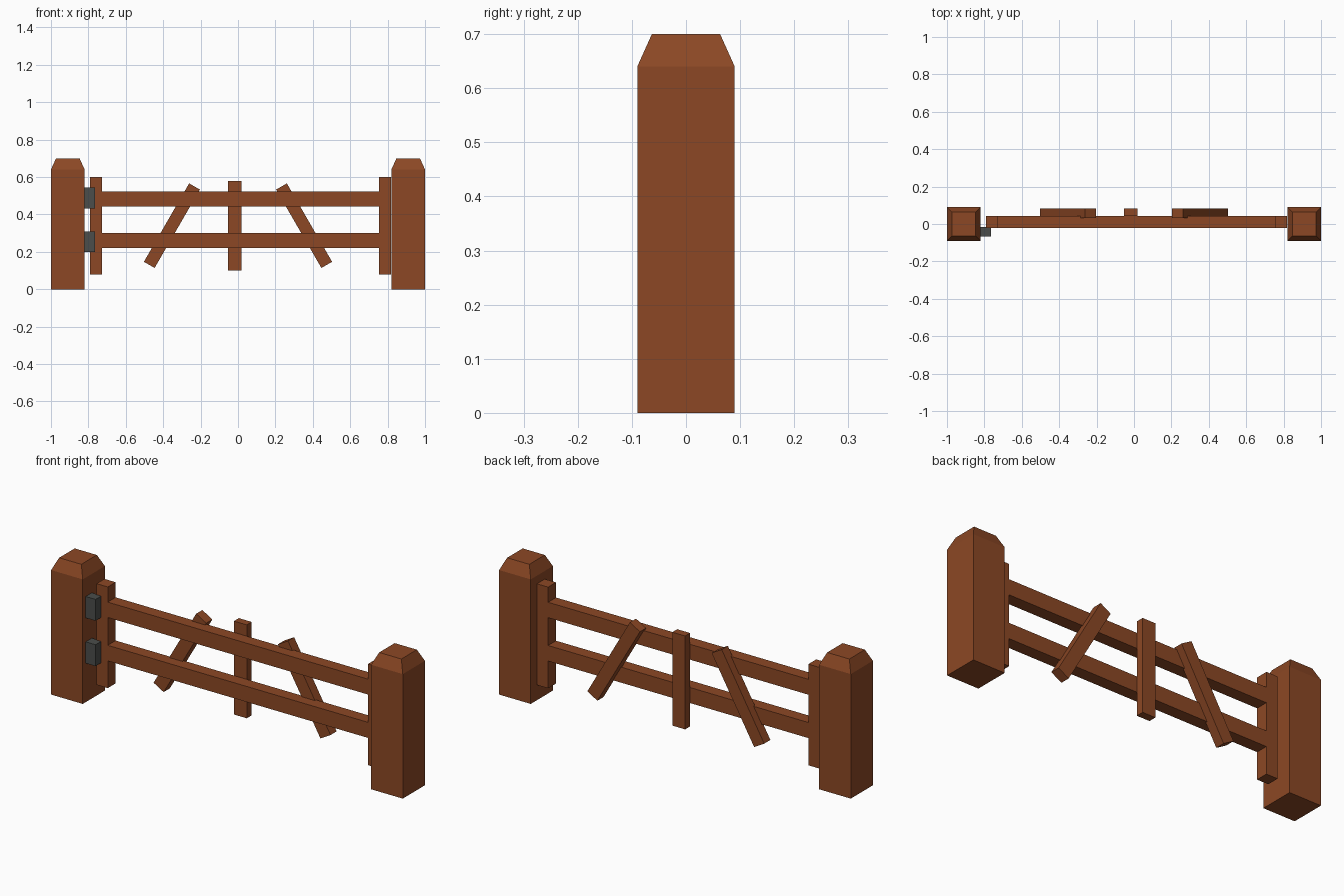
import bpy, bmesh, math
from mathutils import Matrix, Vector

if "Cube" in bpy.data.objects:
    bpy.data.objects.remove(bpy.data.objects["Cube"])


def material(name, colour):
    m = bpy.data.materials.new(name)
    m.diffuse_color = (*colour, 1)
    m.use_nodes = True
    m.node_tree.nodes["Principled BSDF"].inputs["Base Color"].default_value = m.diffuse_color
    return m


wood = material("brown_wood", (0.262, 0.064, 0.018))
iron = material("dark_iron", (0.07, 0.075, 0.07))


def finish(name, bm, mat):
    mesh = bpy.data.meshes.new(name)
    bm.to_mesh(mesh)
    bm.free()
    mesh.materials.append(mat)
    obj = bpy.data.objects.new(name, mesh)
    bpy.context.collection.objects.link(obj)
    return obj


def box(name, x, y, z, mat=wood, tilt=0.0):
    """Box from (min, max) ranges, tilted about y through its centre."""
    centre = Vector([sum(r) / 2 for r in (x, y, z)])
    size = [r[1] - r[0] for r in (x, y, z)]
    bm = bmesh.new()
    bmesh.ops.create_cube(bm, size=1, matrix=Matrix.Diagonal((*size, 1)))
    obj = finish(name, bm, mat)
    obj.location = centre
    obj.rotation_euler.y = tilt
    return obj


# Square posts with chamfered caps
def post(name, cx):
    bm = bmesh.new()
    shape = Matrix.Translation((0, 0, 0.32)) @ Matrix.Diagonal((0.18, 0.18, 0.64, 1))
    bmesh.ops.create_cube(bm, size=1, matrix=shape)
    top = max(bm.faces, key=lambda f: f.calc_center_median().z)
    new = bmesh.ops.extrude_face_region(bm, geom=[top])["geom"]
    for v in (g for g in new if isinstance(g, bmesh.types.BMVert)):
        v.co = (v.co.x * 0.7, v.co.y * 0.7, 0.7)
    if top.is_valid:
        bmesh.ops.delete(bm, geom=[top], context='FACES_ONLY')
    bmesh.ops.recalc_face_normals(bm, faces=bm.faces)
    finish(name, bm, wood).location.x = cx


post("left_post", -0.91)
post("right_post", 0.91)

# Gate frame
frame_y = (-0.021, 0.043)
box("left_stile", (-0.79, -0.726), frame_y, (0.08, 0.6))
box("right_stile", (0.754, 0.818), frame_y, (0.08, 0.6))
for name, z in (("upper_rail", (0.443, 0.522)), ("lower_rail", (0.22, 0.3))):
    box(name, (-0.726, 0.754), frame_y, z)

# Centre picket and slanted braces behind the rails
box("centre_picket", (-0.053, 0.02), (0.043, 0.083), (0.1, 0.58))
for name, s in (("left_brace", -1), ("right_brace", 1)):
    cx = s * 0.3535
    box(name, (cx - 0.033, cx + 0.033), (0.033, 0.083), (0.098, 0.582),
        tilt=-s * math.radians(30))

# Iron hinges on the front
for name, z in (("upper_hinge", (0.433, 0.543)), ("lower_hinge", (0.2, 0.31))):
    box(name, (-0.82, -0.764), (-0.066, -0.016), z, iron)
